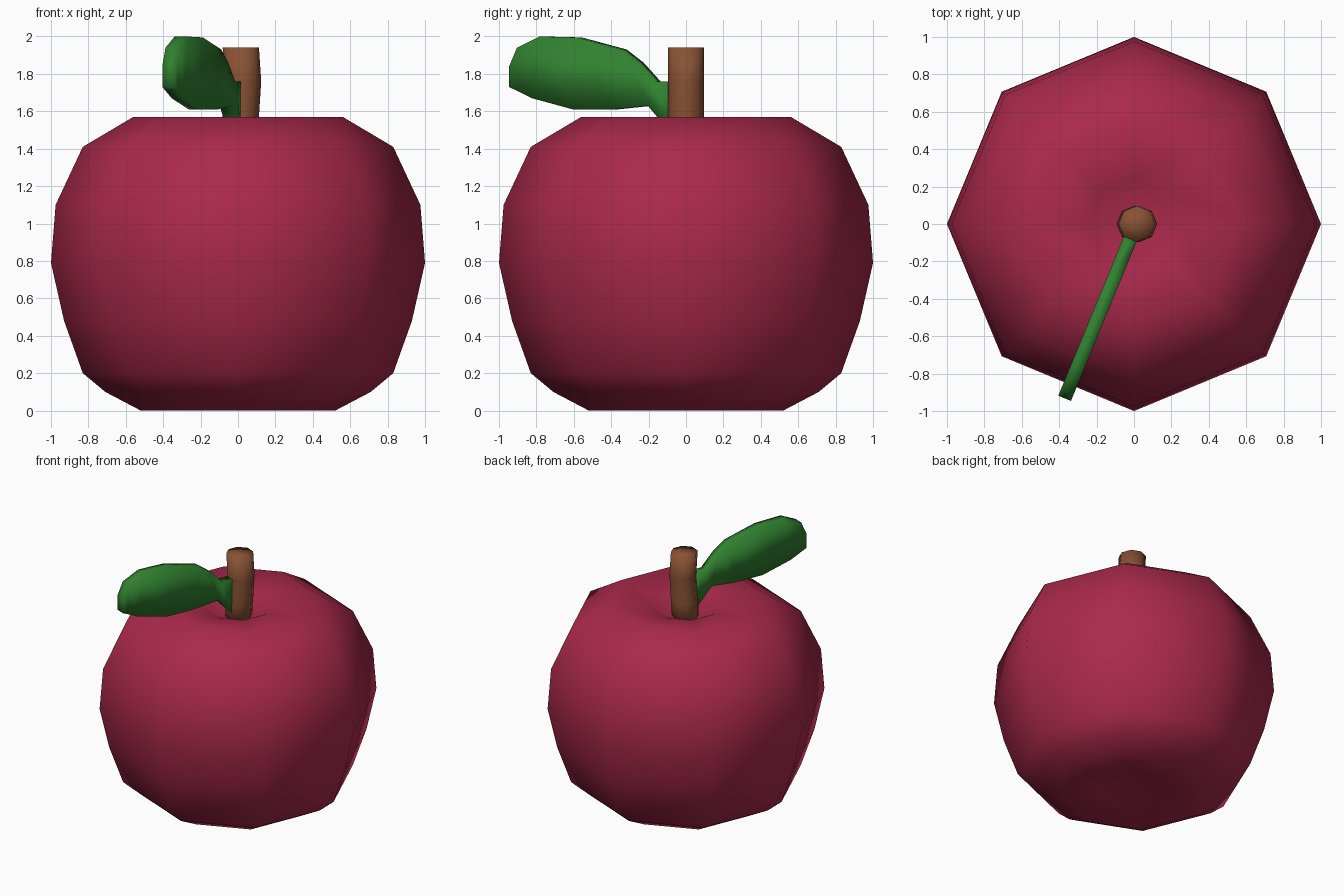
import bpy
from math import sin, cos, pi

if "Cube" in bpy.data.objects:
    bpy.data.objects.remove(bpy.data.objects["Cube"])

SIDES = 8


def make_object(name, verts, faces, color):
    mesh = bpy.data.meshes.new(name)
    mesh.from_pydata(verts, [], faces)
    mesh.update()
    for p in mesh.polygons:
        p.use_smooth = True
    obj = bpy.data.objects.new(name, mesh)
    bpy.context.collection.objects.link(obj)
    mat = bpy.data.materials.new(name + "_color")
    mat.diffuse_color = (*color, 1)
    mat.use_nodes = True
    mat.node_tree.nodes["Principled BSDF"].inputs["Base Color"].default_value = mat.diffuse_color
    mesh.materials.append(mat)
    return obj


def lathe(name, rings, bottom, top, color):
    """Stack eight-sided rings (centre x, radius, z) and close with end points."""
    verts, faces = [], []
    for cx, r, z in rings:
        for i in range(SIDES):
            a = 2 * pi * i / SIDES
            verts.append((cx + r * cos(a), r * sin(a), z))
    for k in range(len(rings) - 1):
        for i in range(SIDES):
            j = (i + 1) % SIDES
            a, b = k * SIDES, (k + 1) * SIDES
            faces.append((a + i, a + j, b + j, b + i))
    last = (len(rings) - 1) * SIDES
    lo, hi = len(verts), len(verts) + 1
    verts += [bottom, top]
    for i in range(SIDES):
        j = (i + 1) % SIDES
        faces.append((lo, j, i))
        faces.append((hi, last + i, last + j))
    return make_object(name, verts, faces, color)


# Apple body with dimples at the top and bottom
profile = [(0.25, 0.04), (0.52, 0.0), (0.71, 0.10), (0.83, 0.20), (0.93, 0.48),
           (1.0, 0.79), (0.975, 1.10), (0.83, 1.41), (0.56, 1.57), (0.25, 1.52)]
lathe("apple_body", [(0, r, z) for r, z in profile],
      (0, 0, 0.07), (0, 0, 1.40), (0.40, 0.022, 0.07))

# Slightly bent stem
lathe("stem", [(0.0, 0.097, 1.38), (0.015, 0.097, 1.57), (0.027, 0.097, 1.76),
               (0.015, 0.097, 1.94)],
      (0, 0, 1.38), (0.015, 0, 1.94), (0.25, 0.085, 0.035))

# Upright leaf: side outline as upper and lower edges (y, z), given a thickness
upper = [(-0.06, 1.76), (-0.15, 1.76), (-0.24, 1.86), (-0.33, 1.93),
         (-0.57, 1.995), (-0.77, 2.0), (-0.89, 1.94), (-0.932, 1.84)]
lower = [(-0.06, 1.48), (-0.14, 1.57), (-0.19, 1.63), (-0.38, 1.61),
         (-0.59, 1.61), (-0.81, 1.67), (-0.89, 1.71), (-0.932, 1.73)]
outline = upper + lower[::-1]
n, half = len(outline), len(upper)
verts = []
for s in (-1, 1):
    for y, z in outline:
        verts.append((0.013 + 0.412 * y + s * 0.034, y - s * 0.014, z))
faces = []
for i in range(half - 1):
    q = (i, i + 1, n - 2 - i, n - 1 - i)
    faces.append(q)
    faces.append(tuple(n + v for v in q[::-1]))
for i in range(n):
    j = (i + 1) % n
    faces.append((j, i, n + i, n + j))
leaf = make_object("leaf", verts, faces, (0.03, 0.22, 0.03))

# Make face directions consistent
import bmesh
for obj in bpy.context.collection.objects:
    bm = bmesh.new()
    bm.from_mesh(obj.data)
    bmesh.ops.recalc_face_normals(bm, faces=bm.faces)
    bm.to_mesh(obj.data)
    bm.free()
